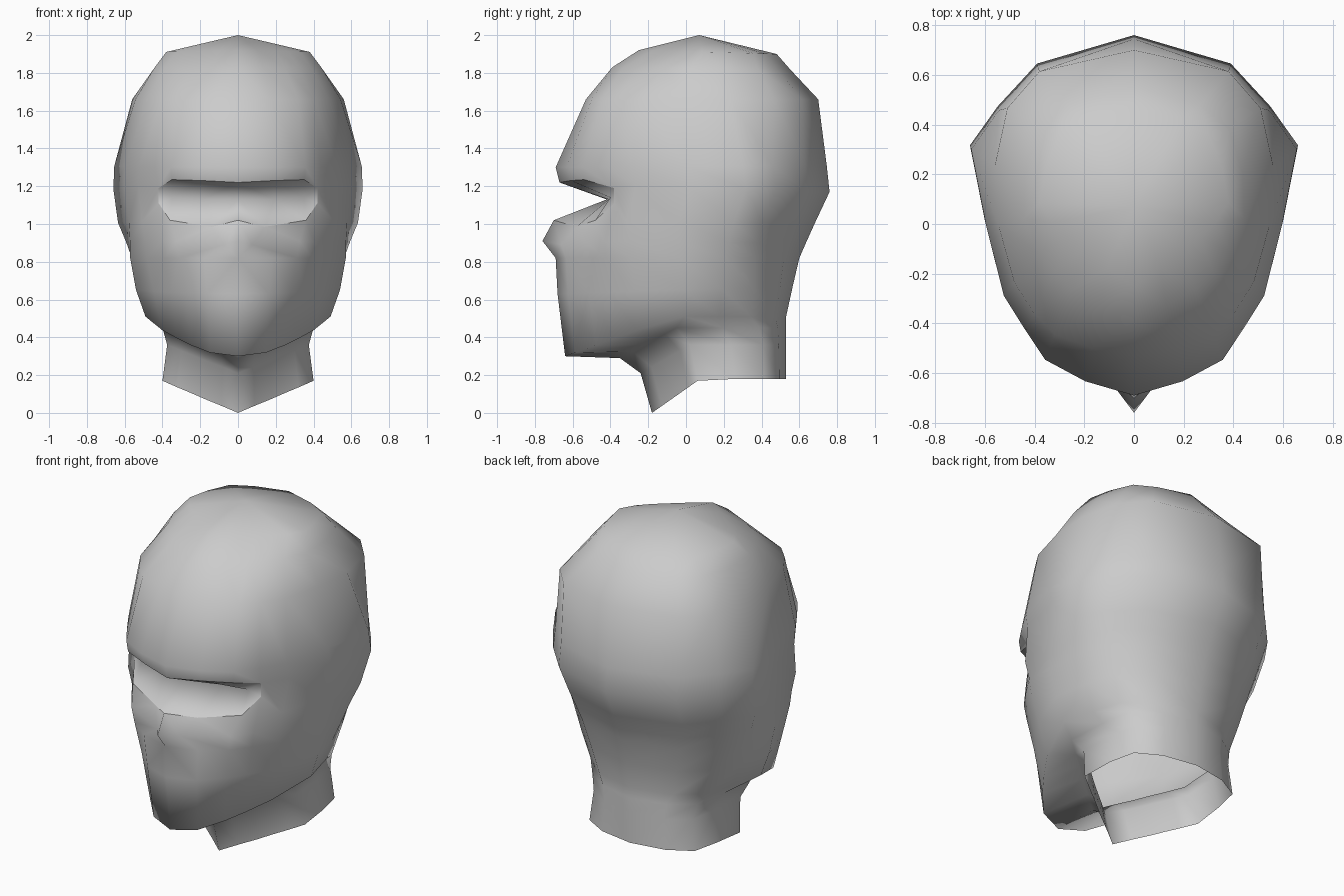
import bpy, bmesh

if "Cube" in bpy.data.objects:
    bpy.data.objects.remove(bpy.data.objects["Cube"])

# Half cross-sections, front centre to back centre: (side fraction, depth fraction)
CAP = [(0, 0), (.28, .1), (.53, .2), (.7, .27), (.86, .35),
       (1, .46), (.94, .64), (.80, .83), (.5, .92), (0, 1)]
CROWN = [(0, 0), (.3, .025), (.57, .07), (.72, .14), (.86, .24),
         (.97, .42), (1, .62), (.91, .81), (.68, .93), (0, 1)]
HEAD = [(0, 0), (.3, .04), (.545, .1), (.67, .185), (.8, .28),
        (.91, .48), (1, .69), (.83, .80), (.59, .92), (0, 1)]
JAW = [(0, 0), (.3, .045), (.51, .14), (.65, .22), (.82, .33),
       (1, .54), (.9, .70), (.80, .84), (.5, .95), (0, 1)]
NECK = [(0, 0), (.22, .075), (.45, .15), (.62, .21), (.8, .27),
        (1, .34), (.96, .62), (.87, .84), (.52, .95), (0, 1)]


def blend(a, b, t):
    return [(p[0] + (q[0] - p[0]) * t, p[1] + (q[1] - p[1]) * t) for p, q in zip(a, b)]


# Rows from crown to neck hem:
# section, half width, front y, back y, front z, back z, depth where back z is reached
ROWS = [
    (CAP, .38, -.25, .48, 1.92, 1.90, 1),
    (blend(CAP, CROWN, .5), .45, -.39, .55, 1.83, 1.82, 1),
    (CROWN, .56, -.53, .70, 1.66, 1.66, 1),
    (HEAD, .655, -.69, .745, 1.30, 1.31, 1),
    (HEAD, .66, -.67, .76, 1.22, 1.17, 1),              # upper eye edge
    (HEAD, .635, -.70, .68, 1.02, 1.00, 1),             # lower eye edge
    (blend(HEAD, JAW, .3), .61, -.69, .635, .91, .90, 1),   # nose
    (blend(HEAD, JAW, .55), .595, -.69, .60, .82, .82, 1),
    (blend(HEAD, JAW, .9), .545, -.68, .565, .63, .67, 1),
    (JAW, .49, -.64, .53, .30, .51, .5),                # jaw edge
    (NECK, .40, -.35, .53, .29, .45, .34),
    (NECK, .375, -.24, .53, .21, .36, .34),
    (NECK, .40, -.18, .53, 0, .18, .36),                # neck hem
]
UPPER, LOWER = 4, 5
# Points shaped by hand around the eye slot and nose: (row, column)
SHAPED = {
    (4, 1): (.19, -.61, 1.23), (4, 2): (.35, -.54, 1.235), (4, 3): (.42, -.38, 1.19),
    (5, 1): (.14, -.58, .985), (5, 2): (.36, -.48, 1.02), (5, 3): (.42, -.38, 1.11),
    (6, 0): (0, -.76, .91), (6, 1): (.075, -.66, .89),
}

bm = bmesh.new()
grid = []
for r, (section, w, yf, yb, zf, zb, reach) in enumerate(ROWS):
    row = []
    for c, (u, v) in enumerate(section):
        co = (w * u, yf + (yb - yf) * v, zf + (zb - zf) * min(1, v / reach))
        row.append(bm.verts.new(SHAPED.get((r, c), co)))
    grid.append(row)

# Crown fan
top = bm.verts.new((0, .07, 2.0))
for a, b in zip(grid[0], grid[0][1:]):
    bm.faces.new((top, a, b))

# Skin between rows, leaving the eye slot open
for r in range(len(grid) - 1):
    for c in range(9):
        if r == UPPER and c < 3:
            continue
        a, b, d, e = grid[r][c], grid[r + 1][c], grid[r + 1][c + 1], grid[r][c + 1]
        if (r, c) == (6, 0):        # narrow underside of the nose
            bm.faces.new((a, b, e))
            bm.faces.new((b, d, e))
        else:
            bm.faces.new((a, b, d, e))

# Recessed eye slot folding back to a central crease
crease = [bm.verts.new(p) for p in ((0, -.42, 1.13), (.19, -.41, 1.13), (.35, -.40, 1.14))]
up, low = grid[UPPER], grid[LOWER]
for c in range(2):
    bm.faces.new((up[c], crease[c], crease[c + 1], up[c + 1]))
    bm.faces.new((crease[c], low[c], low[c + 1], crease[c + 1]))
bm.faces.new((up[2], crease[2], up[3]))
bm.faces.new((crease[2], low[3], up[3]))
bm.faces.new((crease[2], low[2], low[3]))

bmesh.ops.recalc_face_normals(bm, faces=bm.faces)
if top.link_faces[0].normal.z < 0:
    bmesh.ops.reverse_faces(bm, faces=bm.faces)
for f in bm.faces:
    f.smooth = True

# Crisp outline around the eye slot
rim = up[:4] + low[3::-1]
for a, b in zip(rim, rim[1:]):
    bm.edges.get((a, b)).smooth = False

mesh = bpy.data.meshes.new("hood")
bm.to_mesh(mesh)
bm.free()
hood = bpy.data.objects.new("hood", mesh)
bpy.context.collection.objects.link(hood)

# Mirror to the other side
mirror = hood.modifiers.new("mirror", 'MIRROR')
mirror.use_clip = True
mirror.merge_threshold = .001

cloth = bpy.data.materials.new("grey cloth")
cloth.diffuse_color = (.6, .6, .6, 1)
cloth.use_nodes = True
cloth.node_tree.nodes["Principled BSDF"].inputs["Base Color"].default_value = cloth.diffuse_color
mesh.materials.append(cloth)
